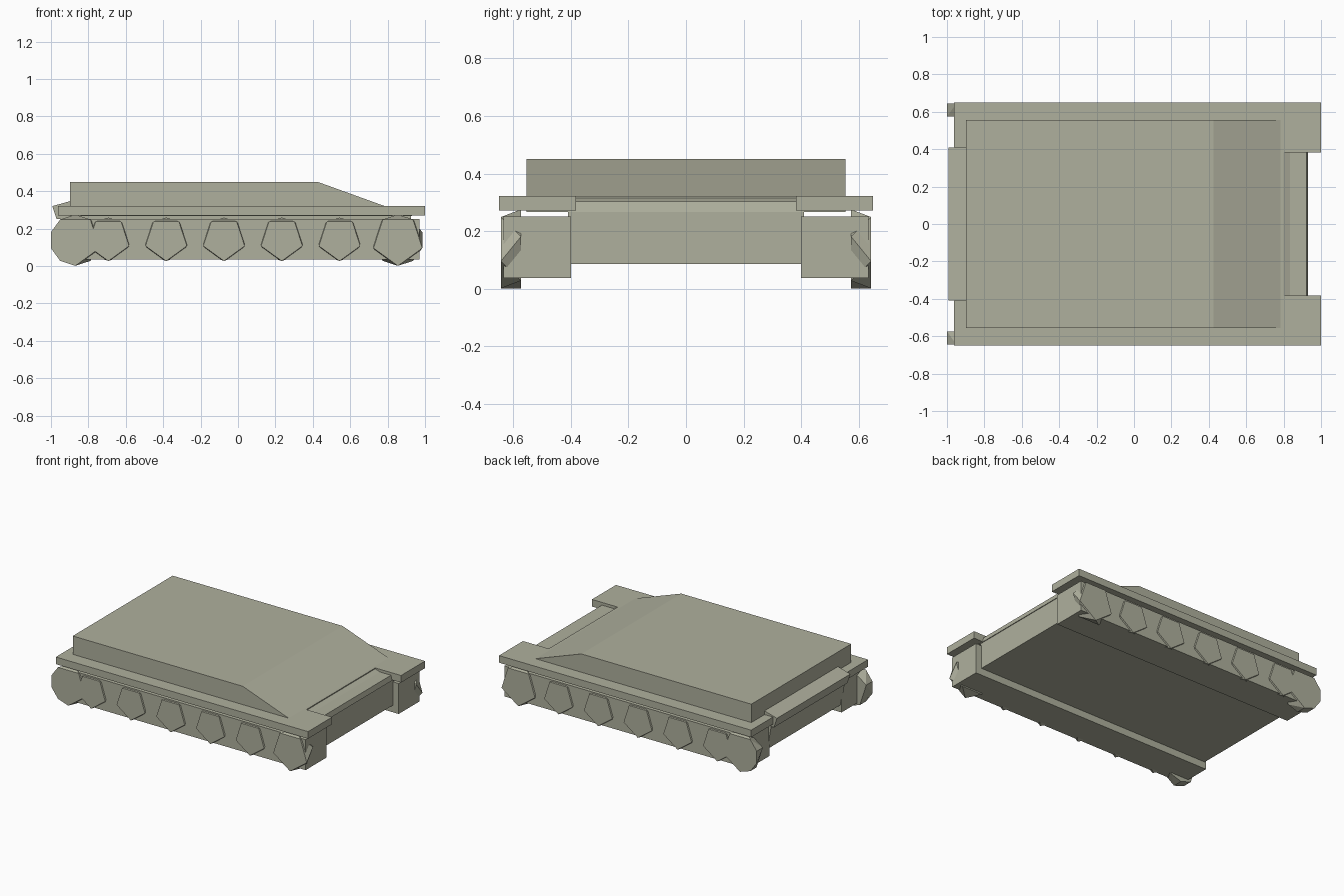
import bpy, bmesh
from math import cos, sin, radians

if "Cube" in bpy.data.objects:
    bpy.data.objects.remove(bpy.data.objects["Cube"])

paint = bpy.data.materials.new("olive_grey_paint")
paint.diffuse_color = (0.43, 0.435, 0.34, 1)
paint.use_nodes = True
paint.node_tree.nodes["Principled BSDF"].inputs["Base Color"].default_value = paint.diffuse_color


def finish(name, bm):
    bmesh.ops.recalc_face_normals(bm, faces=bm.faces)
    me = bpy.data.meshes.new(name)
    bm.to_mesh(me)
    bm.free()
    me.materials.append(paint)
    ob = bpy.data.objects.new(name, me)
    bpy.context.collection.objects.link(ob)
    return ob


def extrude(name, pts, lo, hi, axis):
    """Extrude a 2D outline along y (outline in x,z) or z (outline in x,y)."""
    bm = bmesh.new()
    place = (lambda p, t: (p[0], t, p[1])) if axis == 'y' else (lambda p, t: (p[0], p[1], t))
    f = bm.faces.new([bm.verts.new(place(p, lo)) for p in pts])
    r = bmesh.ops.extrude_face_region(bm, geom=[f])
    shift = (0, hi - lo, 0) if axis == 'y' else (0, 0, hi - lo)
    bmesh.ops.translate(bm, vec=shift, verts=[v for v in r['geom'] if isinstance(v, bmesh.types.BMVert)])
    return finish(name, bm)


def wheel(name, x, z, r, side, outer, inner):
    """Twisted wheel: outer outline joined to an inner point-up outline."""
    bm = bmesh.new()
    for angles, y in ((outer, 0.643), (inner, 0.574)):
        for a in map(radians, angles):
            bm.verts.new((x + r * cos(a), side * y, z + r * sin(a)))
    bmesh.ops.convex_hull(bm, input=bm.verts)
    bmesh.ops.dissolve_limit(bm, angle_limit=0.01, verts=bm.verts, edges=bm.edges)
    return finish(name, bm)


# Lower hull and rear overhang
extrude("lower_hull",
        [(-0.92, 0.085), (0.925, 0.085), (0.926, 0.28), (-0.955, 0.28)],
        -0.41, 0.41, 'y')
extrude("rear_overhang",
        [(-0.97, 0.25), (-0.90, 0.25), (-0.88, 0.35), (-0.897, 0.347), (-0.993, 0.32)],
        -0.408, 0.408, 'y')

# Fender plate with a notch at the front
extrude("fender_plate",
        [(-0.962, -0.65), (1.0, -0.65), (1.0, -0.383), (0.80, -0.383),
         (0.80, 0.383), (1.0, 0.383), (1.0, 0.65), (-0.962, 0.65)],
        0.271, 0.321, 'z')

# Upper hull: sloped front plate, flat nose ledge, steep lip
extrude("upper_hull",
        [(-0.897, 0.267), (0.931, 0.267), (0.922, 0.302), (0.835, 0.302), (0.425, 0.45), (-0.897, 0.45)],
        -0.555, 0.555, 'y')

# Track blocks and wheels on both sides
down = (54, 126, 198, 270, 342)
up = (18, 90, 162, 234, 306)
for side, tag in ((-1, "front"), (1, "back")):
    y0, y1 = sorted((side * 0.40, side * 0.634))
    extrude("track_block_" + tag,
            [(-0.93, 0.036), (0.97, 0.036), (0.97, 0.25), (-0.93, 0.25)], y0, y1, 'y')
    for i in range(5):
        wheel(f"road_wheel_{tag}_{i}", -0.693 + i * 0.309, 0.143, 0.116, side, down, up)
    wheel("drive_wheel_" + tag, 0.855, 0.138, 0.137, side, down, up)
    wheel("idler_wheel_" + tag, -0.87, 0.138, 0.137, side, down + (162, 234), up + (270,))
